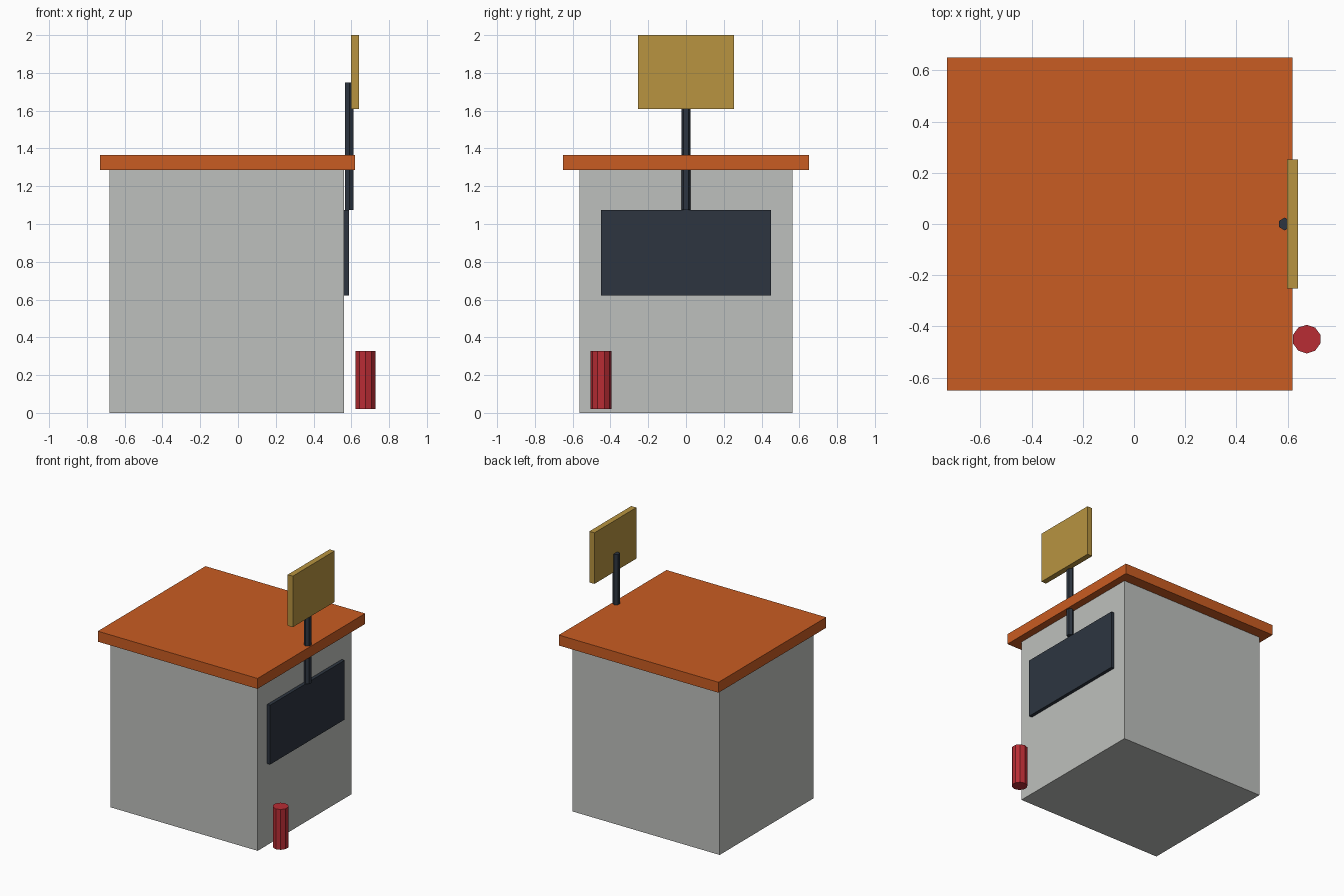
import bpy

cube = bpy.data.objects.get("Cube")
if cube:
    bpy.data.objects.remove(cube, do_unlink=True)


def linear(c):
    c /= 255
    return c / 12.92 if c <= 0.04045 else ((c + 0.055) / 1.055) ** 2.4


def material(name, *rgb):
    mat = bpy.data.materials.new(name)
    mat.use_nodes = True
    colour = [linear(c) for c in rgb] + [1]
    mat.diffuse_color = colour
    mat.node_tree.nodes["Principled BSDF"].inputs["Base Color"].default_value = colour
    return mat


def finish(name, mat):
    obj = bpy.context.object
    obj.name = name
    obj.data.materials.append(mat)
    return obj


def box(name, mat, x, y, z):
    """Box spanning the (low, high) pair on each axis."""
    spans = (x, y, z)
    bpy.ops.mesh.primitive_cube_add(size=1, location=[(a + b) / 2 for a, b in spans])
    obj = finish(name, mat)
    obj.scale = [b - a for a, b in spans]
    bpy.ops.object.transform_apply(location=False, rotation=False, scale=True)
    return obj


def post(name, mat, sides, radius, x, y, z):
    """Upright faceted cylinder."""
    low, high = z
    bpy.ops.mesh.primitive_cylinder_add(vertices=sides, radius=radius, depth=high - low,
                                        location=(x, y, (low + high) / 2))
    return finish(name, mat)


wall_grey = material("wall grey", 190, 192, 189)
roof_orange = material("roof orange", 201, 92, 34)
slate = material("dark slate", 45, 53, 64)
sign_gold = material("sign gold", 184, 148, 64)
red = material("extinguisher red", 184, 44, 52)

# Booth and overhanging roof
box("booth_walls", wall_grey, (-0.68, 0.562), (-0.565, 0.565), (0, 1.285))
box("roof_slab", roof_orange, (-0.73, 0.62), (-0.65, 0.65), (1.285, 1.365))

# Service window and sign on its pole
box("service_window", slate, (0.56, 0.587), (-0.45, 0.45), (0.622, 1.075))
post("sign_pole", slate, 6, 0.025, 0.589, 0, (1.075, 1.75))
box("sign_board", sign_gold, (0.597, 0.64), (-0.253, 0.253), (1.61, 2.0))

# Fire extinguisher beside the wall
post("extinguisher", red, 10, 0.056, 0.675, -0.45, (0.02, 0.328))
